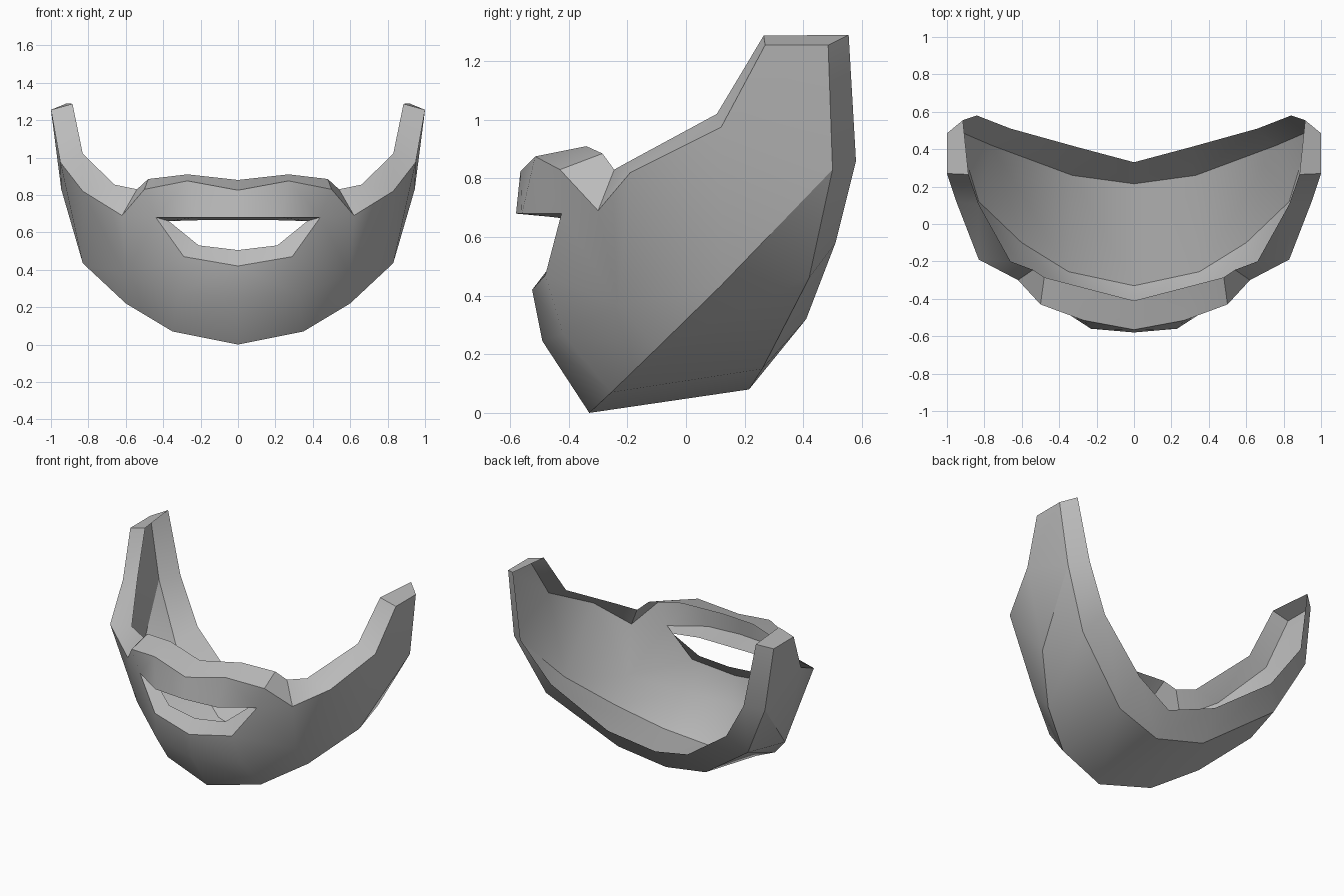
import bpy
import bmesh

if "Cube" in bpy.data.objects:
    bpy.data.objects.remove(bpy.data.objects["Cube"], do_unlink=True)

# Single matte grey
grey = bpy.data.materials.new("plain_grey")
grey.use_nodes = True
colour = (0.5, 0.5, 0.5, 1)
grey.diffuse_color = colour
shader = next(n for n in grey.node_tree.nodes if n.type == "BSDF_PRINCIPLED")
shader.inputs["Base Color"].default_value = colour
shader.inputs["Roughness"].default_value = 0.8

# Contours of one half, each running from the centre line towards the ear
moustache_top = [(0, -.565, .825), (.27, -.515, .875), (.5, -.43, .83)]
moustache_low = [(0, -.58, .68), (.23, -.56, .68)]
mouth_corner = (.44, -.425, .68)
lower_lip = [(0, -.525, .42), (.29, -.48, .47)]
notch, cheek, temple = (.62, -.3, .69), (.83, -.19, .82), (.95, .12, .975)
ear_front, ear_back = (1, .27, 1.255), (1, .485, 1.255)
chin = [(0, -.49, .245), (.32, -.42, .27), (.6, -.23, .37)]
jaw = [(0, -.33, 0), (.35, -.255, .07), (.6, -.1, .22), (.83, .12, .435)]
jaw_corner = (.945, .5, .83)
neck = [(0, .215, .08), (.33, .26, .15), (.76, .42, .46)]

# Free edges of the borders that fold inwards
top_fold = [(0, -.41, .88), (.27, -.34, .91), (.48, -.285, .885), (.54, -.245, .83),
            (.66, -.2, .855), (.83, .105, 1.02), (.885, .265, 1.287)]
mouth_fold = [(0, -.42, .665), (.2, -.42, .665), (.37, -.385, .66)]
lip_fold = [(0, -.46, .505), (.21, -.44, .53), mouth_fold[-1]]
back_fold = [(0, .33, .23), (.3, .41, .32), (.66, .51, .58), (.84, .58, .86),
             (.915, .555, 1.29)]

bm = bmesh.new()
made = {}


def face(points):
    """Add one face, sharing vertices and dropping repeated corners."""
    corners = []
    for p in points:
        if p not in made:
            made[p] = bm.verts.new(p)
        if made[p] not in corners:
            corners.append(made[p])
    if len(corners) > 2:
        bm.faces.new(corners)


def strip(upper, lower):
    """Bridge two contours; a repeated point makes a triangle."""
    for a, b, c, d in zip(upper, upper[1:], lower[1:], lower):
        face((a, b, c, d))


# Moustache, chin, cheeks and underside
strip(moustache_top + [notch], moustache_low + [mouth_corner] * 2)
strip(lower_lip + [mouth_corner, notch, cheek], chin + [chin[-1]] * 2)
strip(chin + [cheek, temple, temple, ear_front],
      jaw + [jaw[-1], jaw_corner, ear_back])
strip(jaw + [jaw_corner], neck + [neck[-1], jaw_corner])

# Folded borders: upper edge, back edge, mouth and ear cap
strip(moustache_top + [notch, cheek, temple, ear_front], top_fold)
strip(neck + [jaw_corner, ear_back], back_fold)
strip(moustache_low + [mouth_corner], mouth_fold)
strip(lower_lip + [mouth_corner], lip_fold)
face((ear_front, ear_back, back_fold[-1], top_fold[-1]))

# Crisp jaw line
jaw_line = jaw + [jaw_corner]
for a, b in zip(jaw_line[1:], jaw_line[2:]):
    bm.edges.get((made[a], made[b])).smooth = False

# Mirror the half across the centre line
bmesh.ops.mirror(bm, geom=bm.verts[:] + bm.edges[:] + bm.faces[:],
                 axis="X", merge_dist=0.001)
bmesh.ops.remove_doubles(bm, verts=bm.verts[:], dist=0.001)
bmesh.ops.recalc_face_normals(bm, faces=bm.faces[:])

mesh = bpy.data.meshes.new("beard")
bm.to_mesh(mesh)
bm.free()
mesh.materials.append(grey)
beard = bpy.data.objects.new("beard", mesh)
bpy.context.collection.objects.link(beard)

# Smooth shading with crisp folds
bpy.ops.object.select_all(action="DESELECT")
beard.select_set(True)
bpy.context.view_layer.objects.active = beard
bpy.ops.object.shade_smooth_by_angle(angle=0.55)
